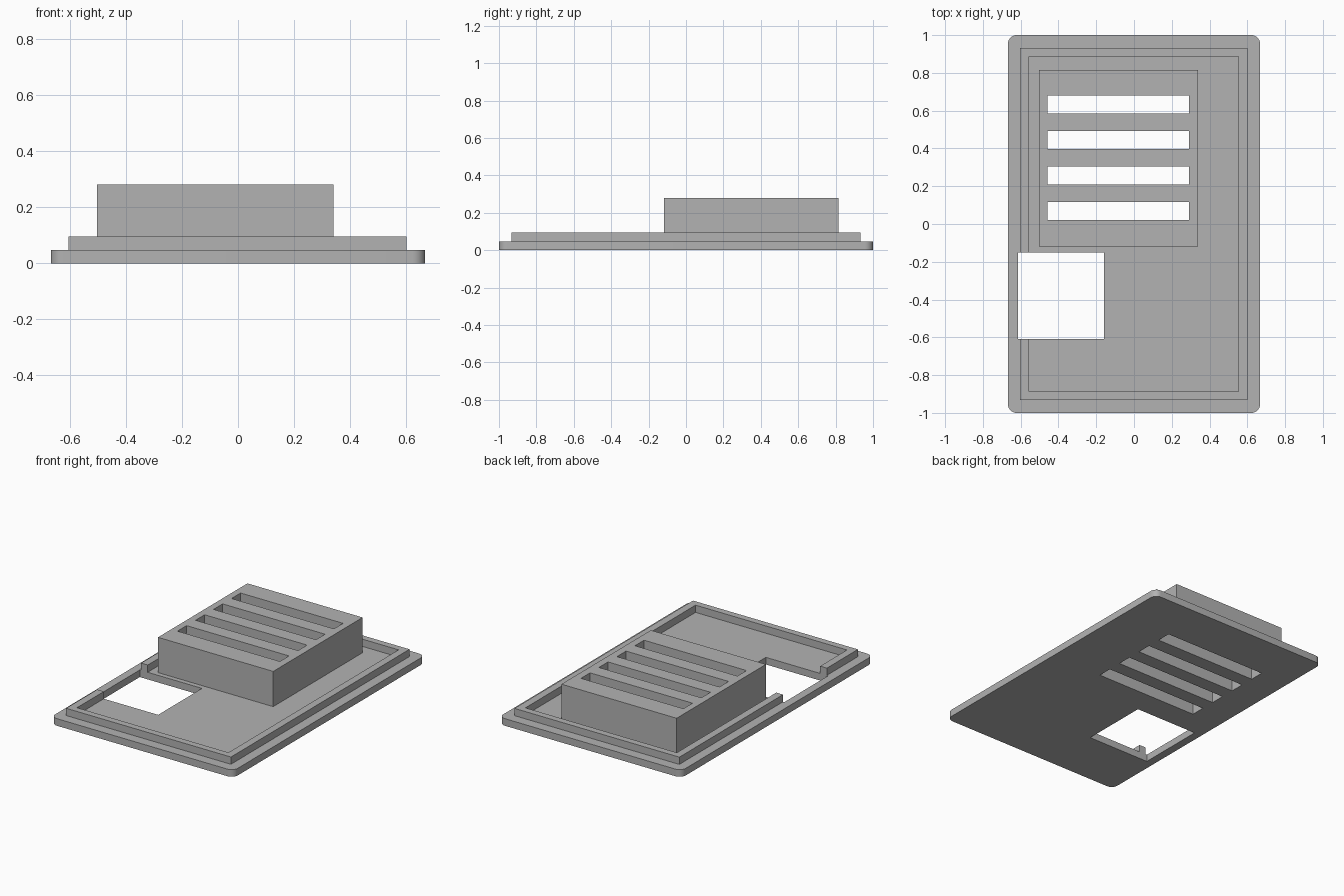
import bpy
import bmesh

default = bpy.data.objects.get("Cube")
if default:
    bpy.data.objects.remove(default, do_unlink=True)

grey = bpy.data.materials.new("plain grey")
grey.use_nodes = True
colour = (0.45, 0.45, 0.45, 1)
grey.diffuse_color = colour
grey.node_tree.nodes["Principled BSDF"].inputs["Base Color"].default_value = colour


def box(name, x, y, z, corner=0):
    """Box from (min, max) ranges, with optional rounded vertical corners."""
    bm = bmesh.new()
    bmesh.ops.create_cube(bm, size=1)
    for v in bm.verts:
        v.co = [r[0] if c < 0 else r[1] for c, r in zip(v.co, (x, y, z))]
    if corner:
        upright = [e for e in bm.edges if abs(e.verts[0].co.z - e.verts[1].co.z) > 0.01]
        bmesh.ops.bevel(bm, geom=upright, offset=corner, segments=8,
                        profile=0.5, affect='EDGES')
    mesh = bpy.data.meshes.new(name)
    bm.to_mesh(mesh)
    bm.free()
    mesh.materials.append(grey)
    obj = bpy.data.objects.new(name, mesh)
    bpy.context.collection.objects.link(obj)
    return obj


def cut(obj, cutters):
    for cutter in cutters:
        mod = obj.modifiers.new("cut " + cutter.name, 'BOOLEAN')
        mod.operation = 'DIFFERENCE'
        mod.solver = 'EXACT'
        mod.object = cutter
        cutter.hide_render = True
        cutter.hide_set(True)
        cutter.display_type = 'WIRE'


FLOOR, RIM_TOP, BLOCK_TOP = 0.047, 0.095, 0.28
THROUGH = (-0.1, 0.5)

# Solid parts
plate = box("base_plate", (-0.667, 0.667), (-1, 1), (0, FLOOR), corner=0.045)
rim = box("raised_rim", (-0.604, 0.601), (-0.932, 0.932), (FLOOR, RIM_TOP))
block = box("vent_block", (-0.502, 0.34), (-0.118, 0.815), (FLOOR, BLOCK_TOP))

# Openings
recess = box("rim_recess_cutter", (-0.555, 0.552), (-0.888, 0.888), (-0.1, 0.2))
window = box("window_cutter", (-0.613, -0.158), (-0.608, -0.15), THROUGH)
slots = [box(f"slot_cutter_{i + 1}", (-0.457, 0.292),
             (0.021 + i * 0.188, 0.116 + i * 0.188), THROUGH) for i in range(4)]

cut(plate, [window] + slots)
cut(rim, [recess, window])
cut(block, slots)

# Smooth the rounded plate corners, keeping the other edges sharp
bpy.ops.object.select_all(action='DESELECT')
plate.select_set(True)
bpy.context.view_layer.objects.active = plate
bpy.ops.object.shade_smooth_by_angle()
